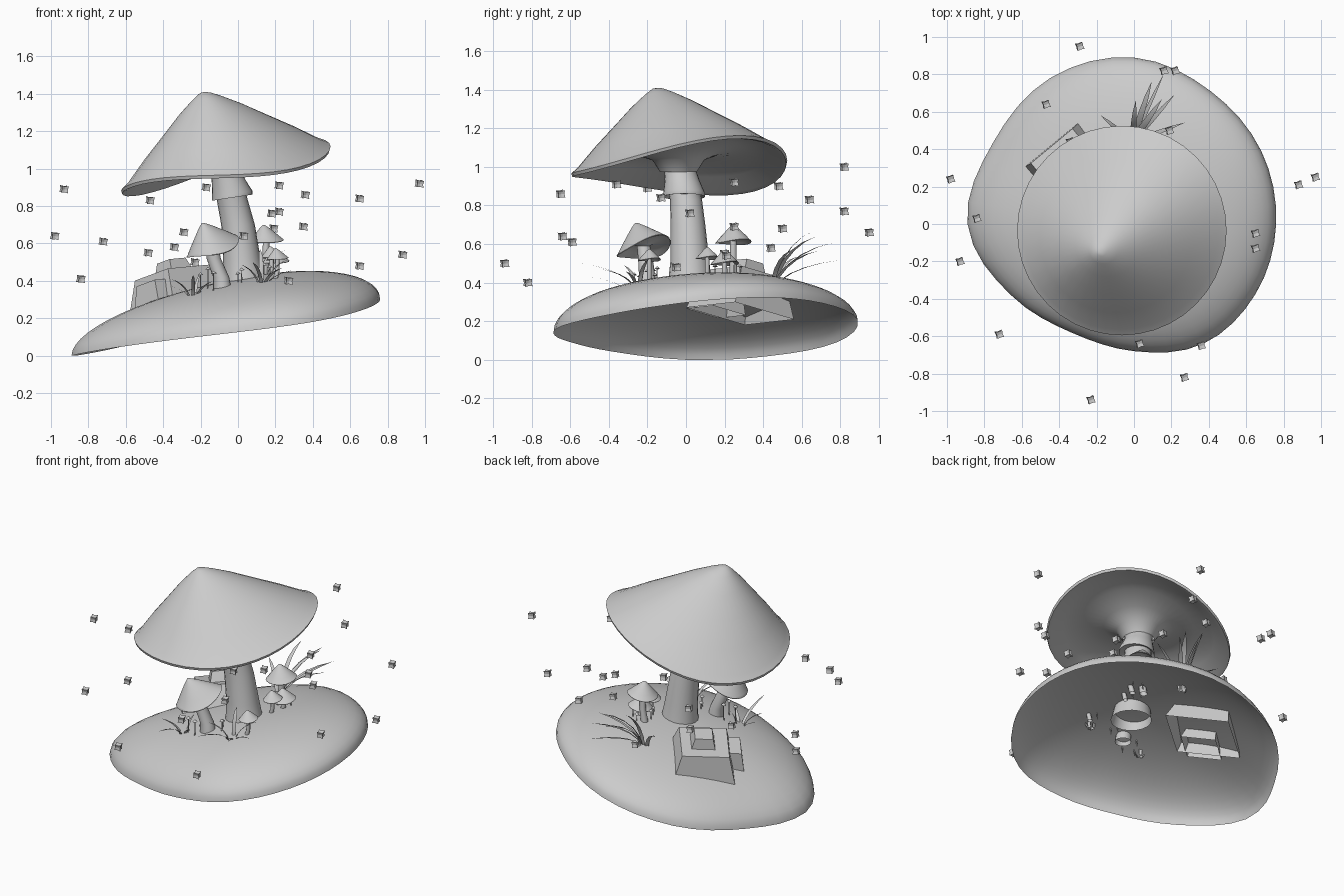
import bpy, bmesh, math, random
from mathutils import Vector, Matrix, Euler

random.seed(4)
cube = bpy.data.objects.get("Cube")
if cube:
    bpy.data.objects.remove(cube)

clay = bpy.data.materials.new("light_grey")
clay.use_nodes = True
GREY = (0.6, 0.6, 0.6, 1)
clay.diffuse_color = GREY
clay.node_tree.nodes["Principled BSDF"].inputs["Base Color"].default_value = GREY


def finish(name, bm, smooth=True):
    bmesh.ops.recalc_face_normals(bm, faces=bm.faces)
    mesh = bpy.data.meshes.new(name)
    bm.to_mesh(mesh)
    bm.free()
    mesh.materials.append(clay)
    obj = bpy.data.objects.new(name, mesh)
    bpy.context.collection.objects.link(obj)
    if smooth:
        bpy.ops.object.select_all(action="DESELECT")
        obj.select_set(True)
        bpy.context.view_layer.objects.active = obj
        bpy.ops.object.shade_smooth_by_angle(angle=math.radians(50))
    return obj


def loft(name, rings, tip=None):
    """Skin a row of closed rings; an optional tip closes the first one."""
    bm = bmesh.new()
    loops = [[bm.verts.new(p) for p in ring] for ring in rings]
    n = len(loops[0])
    for a, b in zip(loops, loops[1:]):
        for i in range(n):
            j = (i + 1) % n
            bm.faces.new((a[i], a[j], b[j], b[i]))
    if tip is not None:
        top = bm.verts.new(tip)
        for i in range(n):
            bm.faces.new((top, loops[0][i], loops[0][(i + 1) % n]))
    return finish(name, bm)


def angles(n):
    return [math.tau * i / n for i in range(n)]


def circle(centre, r, n, tilt=0):
    c = Vector(centre)
    return [c + Vector((math.cos(a), math.sin(a), tilt * math.cos(a))) * r for a in angles(n)]


# Ground: open domed shell with an uneven, slanted rim
RADII = [.76, .785, .82, .89, .9, .87, .89, .76, .67, .68, .74, .75]


def rim_radius(a):
    u = a / math.tau * len(RADII)
    i, f = int(u), u % 1
    p, q, r, s = [RADII[(i + k) % len(RADII)] for k in (-1, 0, 1, 2)]
    return q + f / 2 * (r - p + f * (2*p - 5*q + 4*r - s + f * (3*q - 3*r + s - p)))


def ground_z(x, y):
    t = min(1, math.hypot(x, y) / rim_radius(math.atan2(y, x) % math.tau))
    return max(0, .16 + .18*x + .05*y + .08*x*y) + .25 * math.sqrt(1 - t * t)


def on_ground(x, y, lift=0):
    return Vector((x, y, ground_z(x, y) + lift))


rings = []
for k in range(1, 15):
    t = math.sin(k / 14 * math.pi / 2)
    ring = []
    for a in angles(48):
        r = rim_radius(a) * t
        ring.append(on_ground(r * math.cos(a), r * math.sin(a)))
    rings.append(ring)
loft("ground", rings, on_ground(0, 0))

# Mushrooms: leaning stem plus a pointed cap with a wavy rim and hollow underside
OUTER = [(.05, .01), (.14, .08), (.3, .23), (.5, .45), (.73, .7), (.93, .94), (1, 1)]
UNDER = [(.99, 1, -.03), (.95, .95, -.02), (.82, .72, .06), (.6, .4, .1), (.38, .15, .07), (.24, .03, .01), (.17, 0, -.1)]


def mushroom(name, stem, centre, apex, radius, tilt, wave=.09, n=40):
    loft(name + "_stem", [circle(p, r, max(10, n // 2)) for p, r in stem])
    c, top, neck = Vector(centre), Vector(apex), Vector(stem[-1][0])
    rim = [c + radius * Vector((math.cos(a), math.sin(a), tilt[0] * math.cos(a)
           + tilt[1] * math.sin(a) + wave * math.sin(2 * a))) for a in angles(n)]
    rows = []
    for t, f in OUTER:
        rows.append([Vector((*top.lerp(p, t).xy, top.z + (p.z - top.z) * f)) for p in rim])
    for s, g, up in UNDER:
        rows.append([Vector((*neck.lerp(p, s).xy, neck.z + (p.z - neck.z) * g + up * radius)) for p in rim])
    loft(name + "_cap", rows, top)


mushroom("large_mushroom",
         [((.04, .02, .34), .125), ((.03, .02, .43), .11), ((.02, .02, .52), .1),
          ((0, .01, .7), .09), ((-.03, 0, .83), .083), ((-.06, -.03, .96), .08),
          ((-.07, -.04, 1.03), .095)],
         (-.065, -.035, 1), (-.18, -.15, 1.41), .56, (.21, .06))
loft("stem_skirt", [circle((-.062, -.03, .98), .083, 24), circle((-.05, -.02, .93), .09, 24, .1),
                    circle((-.03, -.01, .865), .108, 24, .15), circle((-.03, -.01, .845), .108, 24, .15),
                    circle((-.035, -.01, .86), .08, 24)])
mushroom("medium_mushroom",
         [((-.08, -.2, .33), .05), ((-.09, -.2, .42), .043), ((-.13, -.21, .52), .038), ((-.14, -.22, .59), .034)],
         (-.135, -.22, .575), (-.19, -.26, .71), .14, (.34, .25), .12)


def small_mushroom(name, x, y, top, radius, lean=.02):
    root = on_ground(x - lean, y, -.04)
    neck = Vector((x, y, top - radius * .8))
    mid = root.lerp(neck, .5) + Vector((lean / 2, 0, 0))
    mushroom(name, [(root, radius * .26), (mid, radius * .2), (neck, radius * .18)],
             (x, y, top - radius * .95), (x - radius * .15, y, top), radius, (.12, .05), .06, 20)


for i, spec in enumerate([(.15, .245, .7, .095), (.2, .2, .57, .075), (.18, .11, .585, .06), (.21, -.19, .575, .06)]):
    small_mushroom("small_mushroom_%d" % i, *spec)

# Tiny sprouts around the clusters
for i, (x, y) in enumerate([(.12, .2), (.17, .28), (.22, .25), (.14, .15), (0, -.16), (.02, -.2),
                            (-.16, -.17), (-.2, -.24), (-.13, -.27), (.17, -.15)]):
    small_mushroom("sprout_%d" % i, x, y, ground_z(x, y) + random.uniform(.05, .12), .014, .006)


# Grass: curved tapering blades in tufts
def tuft(name, x, y, blades):
    bm = bmesh.new()
    for heading, reach, height, width in blades:
        a = math.radians(heading)
        out, side = Vector((math.cos(a), math.sin(a), 0)), Vector((-math.sin(a), math.cos(a), 0))
        last = None
        for k in range(6):
            t = k / 5
            p = on_ground(x, y, -.03) + out * (reach * t ** 1.5 + .02)
            p.z += height * (1.6 * t - .6 * t * t)
            w = side * width * (1 - t) ** .7 * (.6 + t)
            row = [bm.verts.new(p - w), bm.verts.new(p - out * width * .3 * (1 - t)), bm.verts.new(p + w)]
            if last:
                for j in (0, 1):
                    bm.faces.new((last[j], last[j + 1], row[j + 1], row[j]))
            last = row
    finish(name, bm)


tuft("back_grass", -.01, .44, [(72, .32, .24, .025), (55, .26, .27, .025), (48, .32, .2, .02),
                             (85, .2, .3, .022), (65, .38, .15, .016), (140, .2, .17, .018), (20, .28, .2, .018)])
tuft("front_grass", .13, -.25, [(-60, .2, .1, .015), (-100, .28, .13, .014), (20, .14, .15, .016),
                               (100, .05, .2, .018), (-150, .12, .12, .015), (-20, .17, .09, .014)])
tuft("side_grass", -.24, -.23, [(-90, .25, .13, .014), (-150, .12, .11, .014), (-40, .13, .1, .014),
                               (180, .1, .07, .013), (60, .05, .13, .013)])

# Rocks: stacked tapered blocks set into the slope
ROCK = Matrix.Translation((-.31, .28, .24)) @ Euler((-.13, -.2, 0)).to_matrix().to_4x4() @ Matrix.Rotation(math.radians(40), 4, "Z")


def block(name, offset, half, top_half, height):
    bm = bmesh.new()
    bmesh.ops.create_cube(bm, size=2)
    for v in bm.verts:
        h = half if v.co.z < 0 else top_half
        v.co = ROCK @ (Vector(offset) + Vector((v.co.x * h, v.co.y * h, height * (v.co.z > 0))))
    base = min(bm.faces, key=lambda f: f.calc_center_median().z)
    bmesh.ops.delete(bm, geom=[base], context="FACES_ONLY")
    finish(name, bm, False)


block("main_rock", (0, 0, 0), .2, .145, .21)
block("top_rock", (.01, 0, .2), .075, .055, .075)
block("side_rock", (-.15, -.04, .01), .11, .08, .15)

# Floating sparks: cubes with pinched edges and faces
SPARKS = [(-.93, -.2, .89), (-.98, .24, .64), (-.84, .03, .41), (-.72, -.59, .61), (-.47, .64, .83),
          (-.29, .95, .66), (.03, -.64, .64), (.36, -.65, .86), (.27, -.82, .4), (-.23, -.94, .5),
          (.65, -.13, .84), (.65, -.05, .48), (.88, .21, .54), (.97, .25, .92), (.22, .82, .77),
          (.16, .82, 1), (.19, .5, .68), (.18, .02, .76), (.22, -.36, .91), (-.17, .48, .9),
          (.35, .25, .69), (-.34, .44, .58), (-.48, .2, .55)]
for i, place in enumerate(SPARKS):
    bm = bmesh.new()
    bmesh.ops.create_cube(bm, size=2)
    bmesh.ops.subdivide_edges(bm, edges=bm.edges[:], cuts=1, use_grid_fill=True)
    for v in bm.verts:
        spread = sum(abs(c) > .5 for c in v.co)
        v.co *= (.011, .016, .019)[spread - 1]
    spin = Euler((.1, .1, .3)).to_matrix().to_4x4()
    bm.transform(Matrix.Translation(place) @ spin)
    finish("spark_%d" % i, bm, False)
